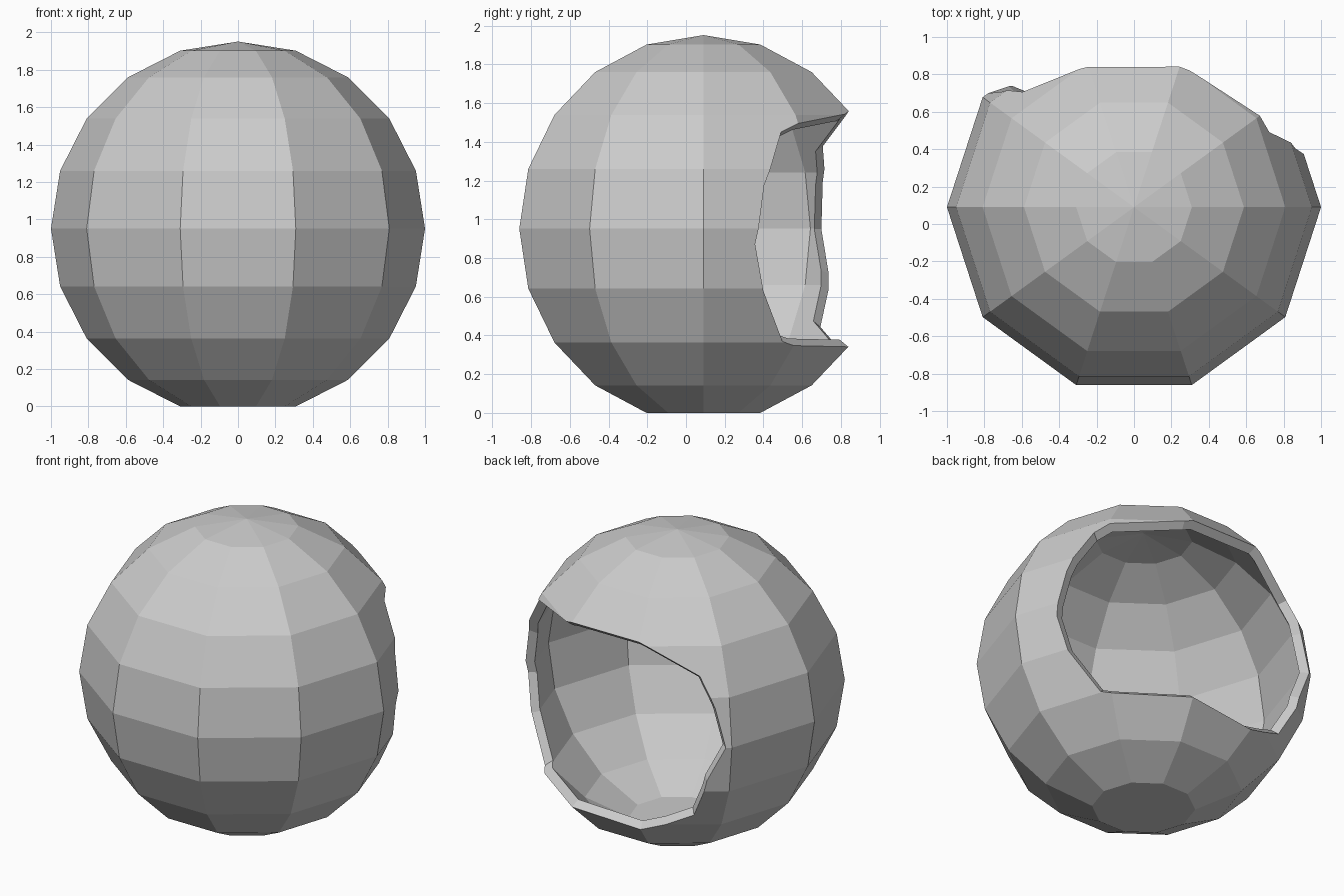
import bpy, bmesh
from math import radians, sin, cos, pi
from mathutils import Vector

if "Cube" in bpy.data.objects:
    bpy.data.objects.remove(bpy.data.objects["Cube"])

SEG = 10
CENTRE = Vector((0, 0.09, cos(pi / 10)))
WALL = 0.06


def add_ball(bm, radius, flip):
    """Ten-sided faceted ball with its bottom cap flattened."""
    top = bm.verts.new(CENTRE + Vector((0, 0, radius)))
    rings = []
    for k in range(1, 10):
        a = k * pi / 10
        rings.append([bm.verts.new(CENTRE + radius * Vector((
            sin(a) * cos(2 * pi * i / SEG), sin(a) * sin(2 * pi * i / SEG), cos(a))))
            for i in range(SEG)])
    faces = []
    for i in range(SEG):
        j = (i + 1) % SEG
        faces.append(bm.faces.new((top, rings[0][i], rings[0][j])))
        for a, b in zip(rings, rings[1:]):
            faces.append(bm.faces.new((a[i], b[i], b[j], a[j])))
    faces.append(bm.faces.new(list(reversed(rings[-1]))))
    if flip:
        bmesh.ops.reverse_faces(bm, faces=faces)


def make_object(name, bm):
    mesh = bpy.data.meshes.new(name)
    bm.to_mesh(mesh)
    bm.free()
    obj = bpy.data.objects.new(name, mesh)
    bpy.context.collection.objects.link(obj)
    return obj


# Hollow shell: outer and inner skins
bm = bmesh.new()
add_ball(bm, 1.0, False)
add_ball(bm, 1.0 - WALL, True)
shell = make_object("broken_shell", bm)

# Outline of the broken opening: (azimuth in degrees, height)
outline = [(29, 1.45), (20, 1.18), (16.5, 0.87), (20, 0.63), (31, 0.38),
           (72, 0.36), (108, 0.325), (132, 0.44), (136, 0.72), (142, 0.95),
           (139, 1.19), (134, 1.38), (108, 1.54), (68, 1.53)]

# Cutter: pyramid from the ball's centre through the outline
bm = bmesh.new()
apex = bm.verts.new(CENTRE)
cap = bm.verts.new(CENTRE + 3 * Vector((cos(radians(80)), sin(radians(80)), 0)))
pts = []
for az, z in outline:
    h = z - CENTRE.z
    r = (0.965 ** 2 - h * h) ** 0.5
    d = Vector((r * cos(radians(az)), r * sin(radians(az)), h))
    pts.append(bm.verts.new(CENTRE + 2 * d))
for a, b in zip(pts, pts[1:] + pts[:1]):
    bm.faces.new((apex, a, b))
    bm.faces.new((cap, b, a))
bmesh.ops.recalc_face_normals(bm, faces=bm.faces)
cutter = make_object("opening_cutter", bm)
cutter.hide_render = True
cutter.hide_viewport = False
cutter.display_type = 'WIRE'

# Cut the opening
mod = shell.modifiers.new("opening", 'BOOLEAN')
mod.operation = 'DIFFERENCE'
mod.solver = 'EXACT'
mod.object = cutter
bpy.context.view_layer.objects.active = shell
shell.select_set(True)
bpy.ops.object.modifier_apply(modifier=mod.name)
bpy.data.objects.remove(cutter)
